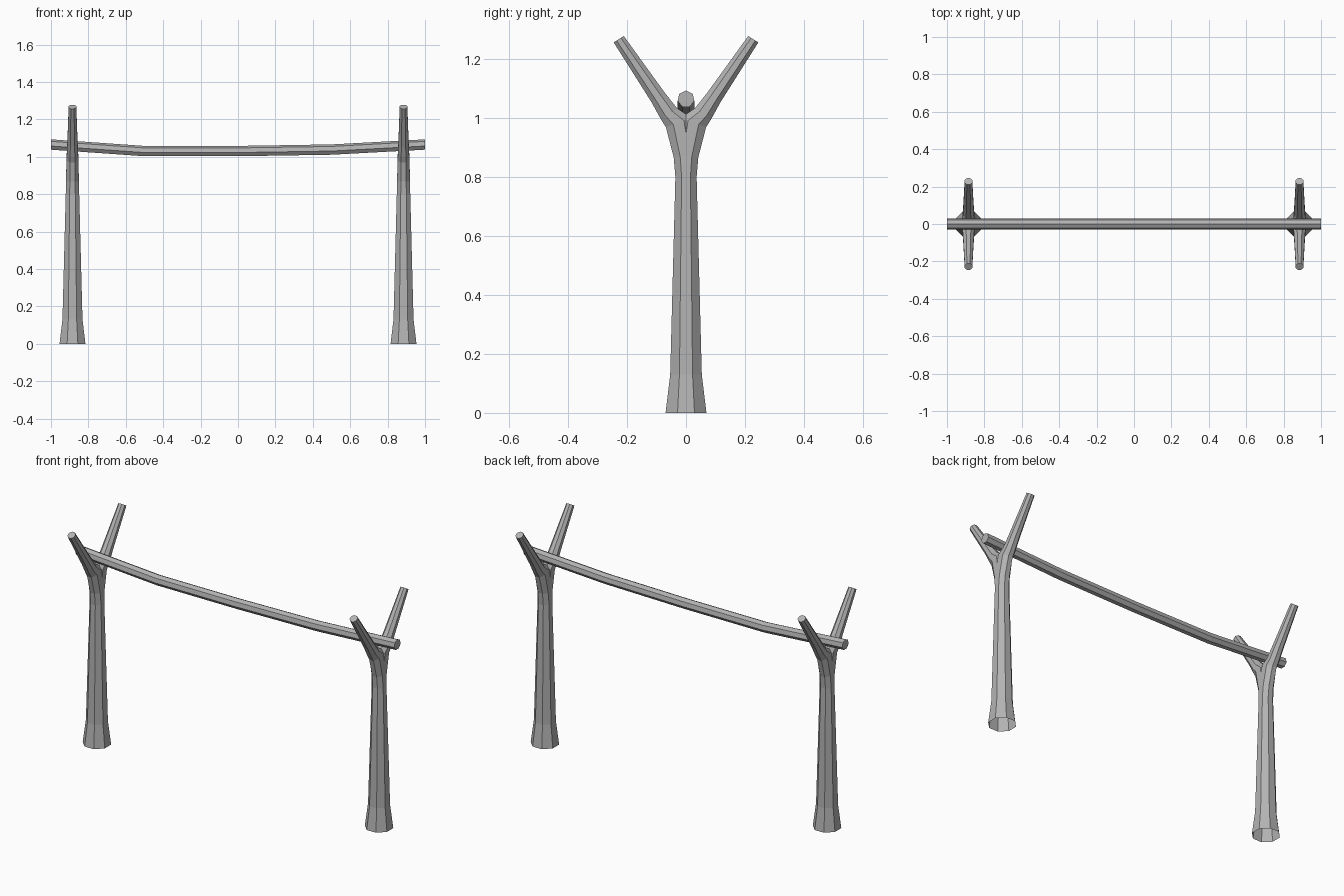
import bpy, bmesh, math
from mathutils import Vector

cube = bpy.data.objects.get("Cube")
if cube:
    bpy.data.objects.remove(cube)

grey = bpy.data.materials.new("weathered grey")
grey.use_nodes = True
colour = (0.45, 0.45, 0.45, 1)
grey.diffuse_color = colour
grey.node_tree.nodes["Principled BSDF"].inputs["Base Color"].default_value = colour


def tube(bm, rings, sides, turn, cap_start, cap_end):
    """Join rings given as (centre, axis u, axis v), axes scaled to the radii."""
    loops = []
    for centre, u, v in rings:
        angles = [turn + math.tau * i / sides for i in range(sides)]
        loops.append([bm.verts.new(centre + u * math.cos(a) + v * math.sin(a)) for a in angles])
    for low, high in zip(loops, loops[1:]):
        for i in range(sides):
            j = (i + 1) % sides
            bm.faces.new((low[i], low[j], high[j], high[i]))
    if cap_start:
        bm.faces.new(loops[0][::-1])
    if cap_end:
        bm.faces.new(loops[-1])


def make_object(name, bm):
    bmesh.ops.recalc_face_normals(bm, faces=bm.faces)
    mesh = bpy.data.meshes.new(name)
    bm.to_mesh(mesh)
    bm.free()
    mesh.materials.append(grey)
    ob = bpy.data.objects.new(name, mesh)
    bpy.context.collection.objects.link(ob)
    return ob


# Forked posts: half of the trunk and one arm, mirrored into a Y
# (y, z, lean in degrees, half width across x, half width in the fork plane)
post_rings = [
    (0, 0, 0, 0.075, 0.075),
    (0, 0.13, 0, 0.058, 0.058),
    (0, 0.80, 0, 0.039, 0.039),
    (0.004, 0.87, 5, 0.037, 0.041),
    (0.025, 0.985, 20, 0.035, 0.050),
    (0.058, 1.015, 32, 0.033, 0.036),
    (0.094, 1.069, 32, 0.030, 0.030),
    (0.228, 1.267, 32, 0.022, 0.022),
]


def forked_post(name, x):
    bm = bmesh.new()
    rings = []
    for y, z, lean, rx, ry in post_rings:
        a = math.radians(lean)
        across = Vector((0, math.cos(a), -math.sin(a))) * ry
        rings.append((Vector((0, y, z)), Vector((rx, 0, 0)), across))
    tube(bm, rings, 8, math.pi / 8, False, True)
    bmesh.ops.bisect_plane(bm, geom=bm.verts[:] + bm.edges[:] + bm.faces[:],
                           plane_co=(0, 0, 0), plane_no=(0, -1, 0), clear_outer=True)
    ob = make_object(name, bm)
    ob.location.x = x
    mirror = ob.modifiers.new("other arm", 'MIRROR')
    mirror.use_axis = (False, True, False)
    mirror.use_clip = True


forked_post("left_forked_post", 0.885)
forked_post("right_forked_post", -0.885)

# Sagging crossbar resting in the forks
bm = bmesh.new()
path = [(-1, 1.064), (-0.5, 1.029), (0, 1.029), (0.5, 1.037), (1, 1.064)]
rings = [(Vector((x, 0, z)), Vector((0, 0, 0.029)), Vector((0, 0.029, 0))) for x, z in path]
tube(bm, rings, 7, 0, True, True)
make_object("crossbar", bm)
